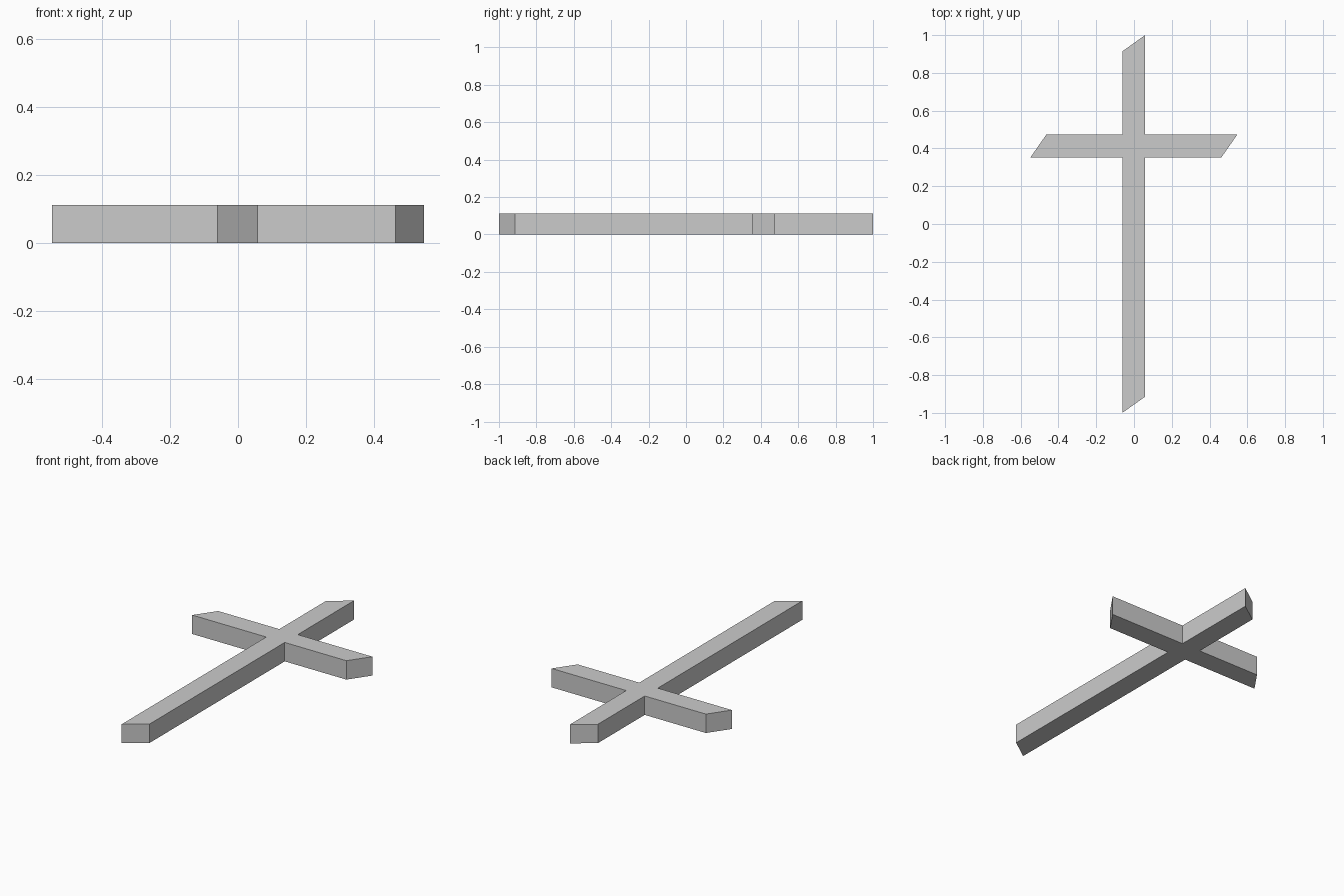
import bpy
import bmesh

cube = bpy.data.objects.get("Cube")
if cube:
    bpy.data.objects.remove(cube, do_unlink=True)

# Dimensions
HEIGHT = 0.112
LEFT, RIGHT = -0.062, 0.059      # upright sides
FRONT, BACK = 0.353, 0.475       # crossbar sides
ARM, ARM_SHORT = 0.548, 0.463    # slanted crossbar ends
END, END_SHORT = 1.0, 0.914      # slanted upright ends

# Flat grey material
grey = bpy.data.materials.new("light grey")
grey.use_nodes = True
colour = (0.6, 0.6, 0.6, 1.0)
grey.diffuse_color = colour
grey.node_tree.nodes["Principled BSDF"].inputs["Base Color"].default_value = colour

# Cross outline with mitred ends
outline = [
    (LEFT, -END), (RIGHT, -END_SHORT), (RIGHT, FRONT),
    (ARM_SHORT, FRONT), (ARM, BACK), (RIGHT, BACK),
    (RIGHT, END), (LEFT, END_SHORT), (LEFT, BACK),
    (-ARM_SHORT, BACK), (-ARM, FRONT), (LEFT, FRONT),
]

# Extrude the outline into a solid
bm = bmesh.new()
base = bm.faces.new([bm.verts.new((x, y, 0)) for x, y in outline])
extruded = bmesh.ops.extrude_face_region(bm, geom=[base], use_keep_orig=True)
top = [v for v in extruded["geom"] if isinstance(v, bmesh.types.BMVert)]
bmesh.ops.translate(bm, verts=top, vec=(0, 0, HEIGHT))
bmesh.ops.recalc_face_normals(bm, faces=bm.faces)

mesh = bpy.data.meshes.new("cross_beams")
bm.to_mesh(mesh)
bm.free()
mesh.materials.append(grey)
bpy.context.collection.objects.link(bpy.data.objects.new("cross_beams", mesh))
